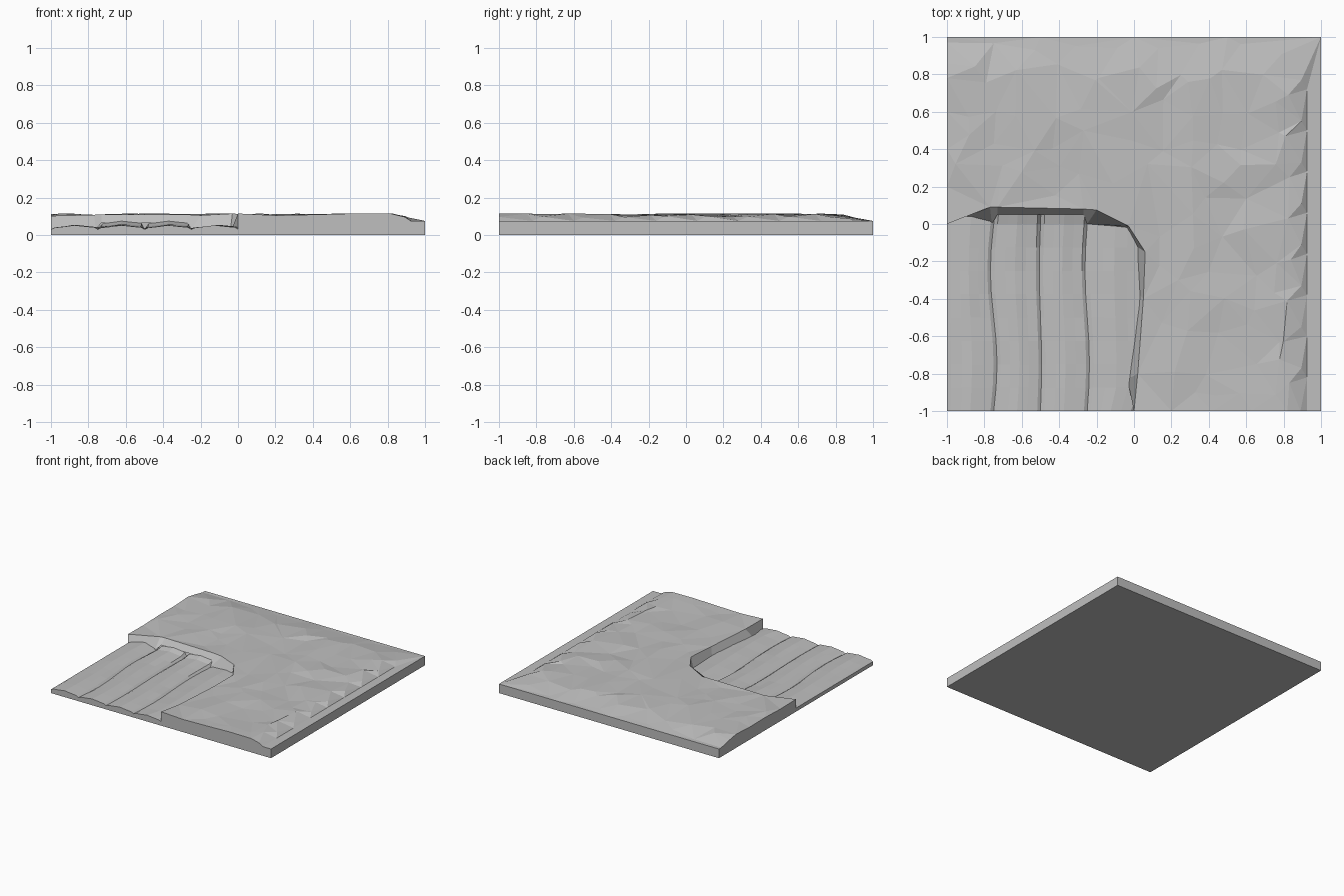
import bpy, bmesh, math, random
from mathutils import Vector
from mathutils.geometry import delaunay_2d_cdt

random.seed(4)
if "Cube" in bpy.data.objects:
    bpy.data.objects.remove(bpy.data.objects["Cube"])

grey = bpy.data.materials.new("stone grey")
grey.use_nodes = True
grey.diffuse_color = (0.52, 0.52, 0.52, 1)
grey.node_tree.nodes["Principled BSDF"].inputs["Base Color"].default_value = grey.diffuse_color


def finish(bm, name):
    mesh = bpy.data.meshes.new(name)
    bm.to_mesh(mesh)
    bm.free()
    mesh.materials.append(grey)
    obj = bpy.data.objects.new(name, mesh)
    bpy.context.collection.objects.link(obj)
    return obj


def ramp(value, stops):
    """Piecewise linear lookup through (position, height) stops."""
    if value <= stops[0][0]:
        return stops[0][1]
    for (a, za), (b, zb) in zip(stops, stops[1:]):
        if value <= b:
            return za + (zb - za) * (value - a) / (b - a)
    return stops[-1][1]


def skirt(bm, ring, lows):
    """Join a run of rim vertices to the points below them."""
    low = [bm.verts.new(p) for p in lows]
    for i in range(len(ring) - 1):
        bm.faces.new((low[i], low[i + 1], ring[i + 1], ring[i]))


# Rough ground: jittered points with a lowered rim on the left and back
SIDE = [(0.82, 0.107), (0.89, 0.098), (0.925, 0.075)]
BACK = [(0.8, 0.107), (0.86, 0.1), (0.97, 0.075)]


def ground_height(x, y):
    z = min(ramp(x, SIDE), ramp(y, BACK))
    if z > 0.09:
        z += random.uniform(-0.008, 0.008)
    return z


# Bank around the sunken field: upper edge and foot
bank_top = [(-1, 0), (-0.77, 0.09), (-0.73, 0.09), (-0.27, 0.08), (-0.2, 0.075),
            (-0.03, -0.01), (0.06, -0.15), (0.05, -0.4), (0.02, -0.8), (0, -1)]
bank_foot = [(-1, 0, 0), (-0.76, 0, 0.03), (-0.73, 0.05, 0.065), (-0.27, 0.05, 0.065),
             (-0.25, 0, 0.03), (-0.04, -0.02, 0.03), (0.015, -0.12, 0.03),
             (0.03, -0.38, 0.03), (-0.035, -0.83, 0.03), (0, -1, 0)]

front = [(x, -1) for x in (0.2, 0.42, 0.63, 0.82, 0.89, 0.925)]
side = [(1, -1), (1, 1)]
back = [(x, 1) for x in (0.5, 0, -0.5)]
right = [(-1, y) for y in (1, 0.97, 0.86, 0.78, 0.6, 0.4, 0.2)]
outer = front + side + back + right
outline = outer + bank_top

points = list(outline)
step = 0.17
for i in range(12):
    for j in range(12):
        x = -0.92 + i * step + random.uniform(-0.06, 0.06)
        y = -0.92 + j * step + random.uniform(-0.06, 0.06)
        in_field = x < 0.12 and y < 0.15
        if not in_field and x < 0.8 and y < 0.78:
            points.append((x, y))
# Uneven crest and foot of the rim
for i in range(8):
    t = -0.85 + i * 0.22
    points.append((0.82 + random.uniform(-0.03, 0.02), t))
    points.append((0.895, t + 0.08))
    points.append((0.925, t + 0.03))
    points.append((t, 0.82 + random.uniform(-0.05, 0.04)))
    points.append((t + 0.1, 0.95 + random.uniform(-0.06, 0.02)))

verts, _, faces, origin, _, _ = delaunay_2d_cdt(
    [Vector(p) for p in points], [], [list(range(len(outline)))], 1, 1e-5)
bm = bmesh.new()
made = [bm.verts.new((v.x, v.y, ground_height(v.x, v.y))) for v in verts]
for f in faces:
    bm.faces.new([made[i] for i in f])
lookup = {o: made[i] for i, group in enumerate(origin) for o in group}
rim = [lookup[i] for i in range(len(outline))]
n = len(outer)
skirt(bm, [rim[-1]] + rim[:n + 1],
      [(v.co.x, v.co.y, 0) for v in [rim[-1]] + rim[:n + 1]])
skirt(bm, rim[n:], bank_foot)
finish(bm, "rough_ground")

# Sunken field: four arched beds split by wavy furrows
PROFILE = [(0, 0.03), (0.08, 0.039), (0.3, 0.045), (0.5, 0.052), (0.72, 0.046), (0.93, 0.041)]
WAVE = [0, 0.018, 0.006, 0.012, 0]
ROWS = [-1 + 0.125 * k for k in range(9)] + [0.05]


def furrow_x(k, y):
    x = -1 + 0.25 * k + WAVE[k] * math.sin(2 * math.pi * (y + 1))
    return x + (0.05 if k == 4 and y > -1 else 0)


bm = bmesh.new()
grid = []
for y in ROWS:
    row = []
    for bed in range(4):
        a, b = furrow_x(bed, y), furrow_x(bed + 1, y)
        for u, z in PROFILE:
            if bed in (1, 2) and u > 0:
                z += ramp(y, [(-0.2, 0), (0, 0.008), (0.05, 0.022)])
            if 0 < u and -1 < y < 0:
                z += random.uniform(-0.002, 0.002)
            row.append(bm.verts.new((a + (b - a) * u, y, z)))
    row.append(bm.verts.new((furrow_x(4, y), y, 0.03)))
    grid.append(row)
for r, s in zip(grid, grid[1:]):
    for i in range(len(r) - 1):
        bm.faces.new((r[i], r[i + 1], s[i + 1], s[i]))
edge = [row[0] for row in reversed(grid)] + grid[0][1:]
skirt(bm, edge, [(v.co.x, v.co.y, 0) for v in edge])
finish(bm, "ploughed_field")

# Flat underside
bm = bmesh.new()
bm.faces.new([bm.verts.new(p) for p in ((-1, -1, 0), (-1, 1, 0), (1, 1, 0), (1, -1, 0))])
finish(bm, "underside")
